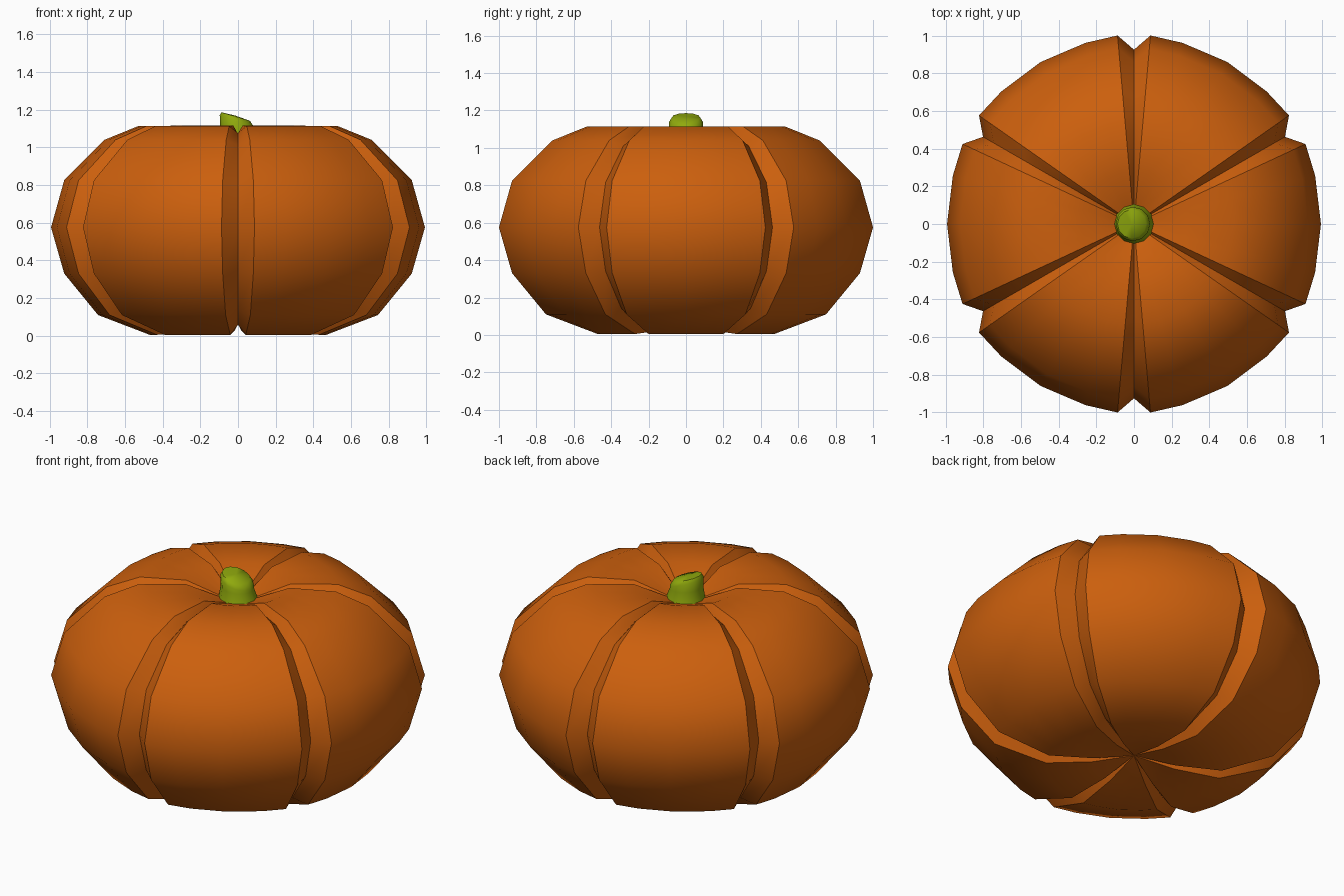
import bpy, bmesh, math

if "Cube" in bpy.data.objects:
    bpy.data.objects.remove(bpy.data.objects["Cube"])

def material(name, col):
    m = bpy.data.materials.new(name)
    m.diffuse_color = (*col, 1)
    m.use_nodes = True
    m.node_tree.nodes["Principled BSDF"].inputs["Base Color"].default_value = m.diffuse_color
    return m

def loft(name, rings, bottom, top, mat, angle):
    """Skin closed rings of points, closing both ends with a fan to a pole."""
    bm = bmesh.new()
    vr = [[bm.verts.new(p) for p in ring] for ring in rings]
    n = len(vr[0])
    lo, hi = bm.verts.new(bottom), bm.verts.new(top)
    for i in range(n):
        j = (i + 1) % n
        for a, b in zip(vr, vr[1:]):
            bm.faces.new((a[i], a[j], b[j], b[i]))
        bm.faces.new((lo, vr[0][j], vr[0][i]))
        bm.faces.new((hi, vr[-1][i], vr[-1][j]))
    bmesh.ops.recalc_face_normals(bm, faces=bm.faces[:])
    me = bpy.data.meshes.new(name)
    bm.to_mesh(me)
    bm.free()
    me.materials.append(mat)
    ob = bpy.data.objects.new(name, me)
    bpy.context.collection.objects.link(ob)
    bpy.ops.object.select_all(action='DESELECT')
    ob.select_set(True)
    bpy.context.view_layer.objects.active = ob
    bpy.ops.object.shade_smooth_by_angle(angle=math.radians(angle))
    return ob

orange = material("pumpkin orange", (0.60, 0.115, 0.004))
green = material("stem green", (0.28, 0.40, 0.004))

# Pumpkin body: six lobes; each row is lobe radius, lobe z, groove radius, groove z
profile = [
    (0.22, 0.025, 0.22, 0.065), (0.47, 0.005, 0.45, 0.06),
    (0.745, 0.11, 0.69, 0.14), (0.925, 0.33, 0.86, 0.34),
    (0.995, 0.575, 0.925, 0.575), (0.925, 0.825, 0.86, 0.815),
    (0.71, 1.04, 0.67, 1.01), (0.53, 1.113, 0.48, 1.075),
    (0.28, 1.115, 0.26, 1.07), (0.11, 1.045, 0.11, 1.03),
]
offsets = [(0, 0), (5, 1.009), (15, 1), (30, 0.997), (45, 1), (55, 1.009)]
body = []
for lr, lz, gr, gz in profile:
    ring = []
    for lobe in range(6):
        for off, k in offsets:
            a = math.radians(30 + 60 * lobe + off)
            r, z = (lr * k, lz) if k else (gr, gz)
            ring.append((r * math.cos(a), r * math.sin(a), z))
    body.append(ring)
loft("pumpkin_body", body, (0, 0, 0.075), (0, 0, 1.01), orange, 40)

# Stem: flared base, narrow neck, slanted cut top
stem = []
for r, z, cx, tilt in [(0.112, 1.0, 0, 0), (0.102, 1.05, 0, 0),
                       (0.09, 1.10, -0.004, -0.1), (0.091, 1.138, -0.006, -0.35),
                       (0.076, 1.163, -0.012, -0.3)]:
    ring = []
    for i in range(12):
        a = math.tau * i / 12
        x = r * math.cos(a)
        ring.append((cx + x, r * math.sin(a), z + tilt * x))
    stem.append(ring)
loft("stem", stem, (0, 0, 1.0), (-0.013, 0, 1.168), green, 50)
